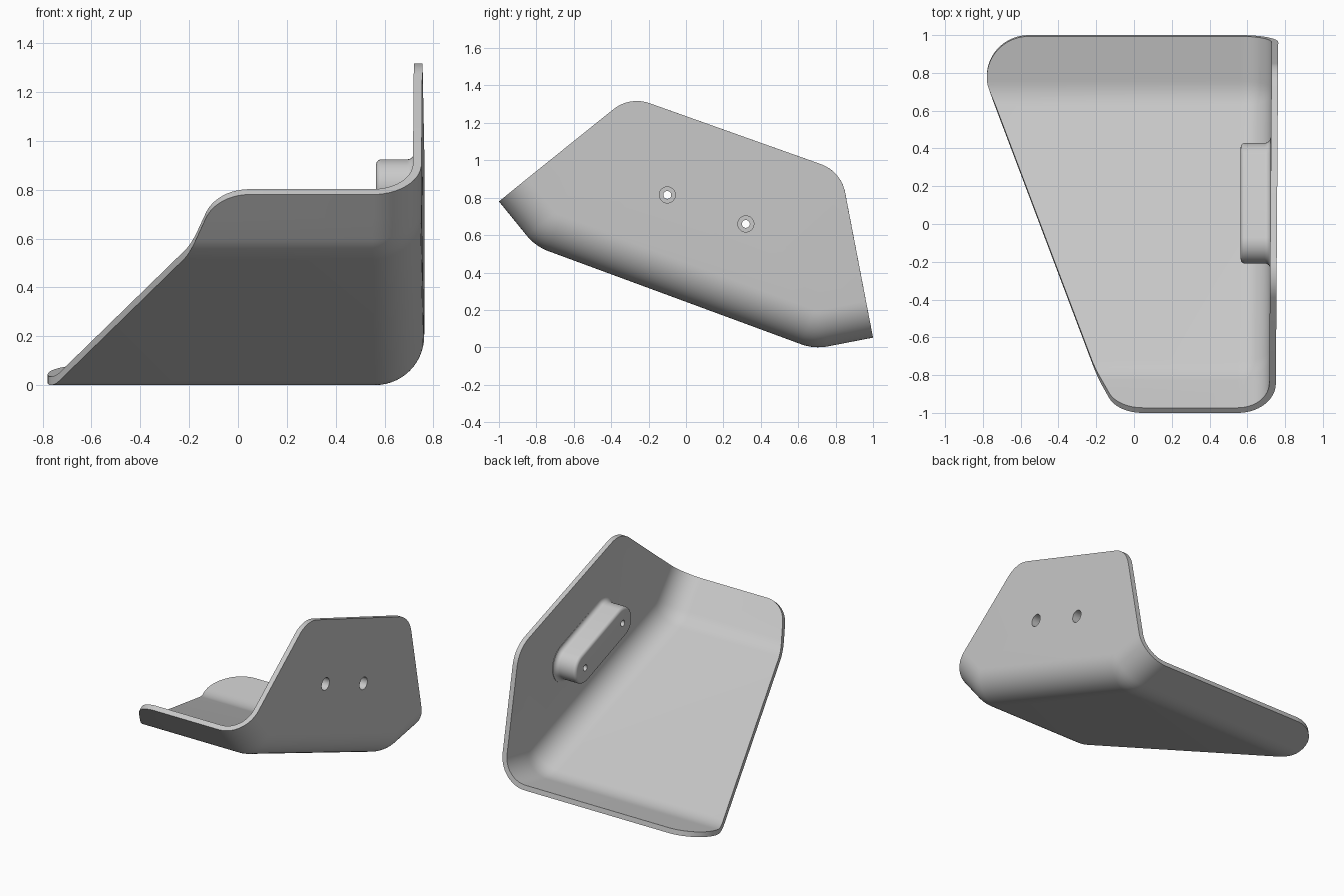
import bpy, bmesh, math
from mathutils import Vector

if "Cube" in bpy.data.objects:
    bpy.data.objects.remove(bpy.data.objects["Cube"], do_unlink=True)

grey = bpy.data.materials.new("satin_grey")
grey.use_nodes = True
grey.diffuse_color = (0.58, 0.58, 0.58, 1)
grey.node_tree.nodes["Principled BSDF"].inputs["Base Color"].default_value = (0.58, 0.58, 0.58, 1)

THICK = 0.035      # sheet thickness
BEND = 0.2         # outer radius of the bend between floor and side wall
WALL_X = 0.757     # outer face of the side wall


def fillet(points, radius, steps):
    """Round every inner corner of an open 2D polyline."""
    pts = [Vector(p) for p in points]
    out = [pts[0]]
    for a, b, c in zip(pts, pts[1:], pts[2:]):
        u, v = (a - b).normalized(), (c - b).normalized()
        half = u.angle(v) / 2
        centre = b + (u + v).normalized() * radius / math.sin(half)
        start = b + u * radius / math.tan(half) - centre
        end = b + v * radius / math.tan(half) - centre
        total = start.angle(end)
        for k in range(steps + 1):
            f = k / steps
            out.append(centre + (start * math.sin((1 - f) * total)
                                 + end * math.sin(f * total)) / math.sin(total))
    return out + [pts[-1]]


def sample(table, t):
    """Interpolate rows of (t, Vector) at t."""
    for (t0, a), (t1, b) in zip(table, table[1:]):
        if t <= t1:
            return a.lerp(b, (t - t0) / max(t1 - t0, 1e-9))
    return table[-1][1]


def finish(bm, name):
    mesh = bpy.data.meshes.new(name)
    bm.to_mesh(mesh)
    bm.free()
    mesh.materials.append(grey)
    obj = bpy.data.objects.new(name, mesh)
    bpy.context.collection.objects.link(obj)
    return obj


def apply_all(obj):
    bpy.ops.object.select_all(action='DESELECT')
    obj.select_set(True)
    bpy.context.view_layer.objects.active = obj
    for m in list(obj.modifiers):
        bpy.ops.object.modifier_apply(modifier=m.name)
    bpy.ops.object.shade_smooth_by_angle(angle=math.radians(35))


# Folded floor profile in (y, z), with distance and heading along it
profile = fillet([(-1, 0.78), (-0.805, 0.54), (0.685, -0.009), (1, 0.052)], 0.27, 8)
headings = [math.atan2((b - a).y, (b - a).x) for a, b in zip(profile, profile[1:])]
rows, dist = [], 0
for k, p in enumerate(profile):
    if k:
        dist += (p - profile[k - 1]).length
    near = headings[max(k - 1, 0):k + 1]
    if k in (1, 9, 10, 18):       # keep flats flat where arcs start and stop
        near = [headings[k - 1 if k in (1, 10) else k]]
    h = sum(near) / len(near)
    rows.append((dist, Vector((p.x, p.y, h))))

# Slanted free edge of the floor in (distance, x), rounded at both ends
front_x, slope = -0.08, 0.361
ends = [(0, 0.5), (0, front_x), (dist, front_x - slope * dist), (dist, 0.5)]
edge = fillet(ends[:3], 0.19, 12)[1:-1][::1] + fillet(ends[1:], 0.22, 18)[1:-1]
edge = [(p.x, Vector((p.y, 0))) for p in edge]

stations = []
for t in sorted([r[0] for r in rows] + [e[0] for e in edge]):
    t = min(max(t, 0), dist)
    if not stations or t - stations[-1] > 2e-4:
        stations.append(t)

# Folded sheet: floor, bend and flat wall, thickened inward
bm = bmesh.new()
grid = []
ARC = 14
for t in stations:
    y, z, h = sample(rows, t)
    ny, nz = -math.sin(h), math.cos(h)
    section = [(sample(edge, t).x, 0)]
    for k in range(ARC + 1):
        a = math.pi / 2 * k / ARC
        section.append((WALL_X - BEND + BEND * math.sin(a), BEND * (1 - math.cos(a))))
    grid.append([bm.verts.new((x, y + ny * o, z + nz * o)) for x, o in section])
for r0, r1 in zip(grid, grid[1:]):
    for i in range(ARC + 1):
        bm.faces.new((r0[i], r1[i], r1[i + 1], r0[i + 1]))
first, last = grid[0][-1].co, grid[-1][-1].co
outline = fillet([(last.y, last.z), (0.829, 0.941), (-0.301, 1.343), (first.y, first.z)], 0.2, 12)
wall_top = [bm.verts.new((WALL_X, p.x, p.y)) for p in outline[1:-1]]
bm.faces.new([r[-1] for r in grid] + wall_top)
for v in bm.verts:                 # the wall toes out slightly to the back
    v.co.x += 0.007 * v.co.y
sheet = finish(bm, "folded_guard_sheet")
solid = sheet.modifiers.new("thickness", 'SOLIDIFY')
solid.thickness = THICK
solid.offset = -1
solid.use_even_offset = True


def slot_stack(name, rings, centre, reach, n=40):
    """Solid along x from slot-shaped rings (x, radius), tilted with the floor."""
    axis = Vector((0.42, -0.155)).normalized()
    side = Vector((-axis.y, axis.x))
    b = bmesh.new()
    loops = []
    for x, r in rings:
        loop = []
        for k in range(n):
            a = (k + 0.5) / n * 2 * math.pi
            p = (Vector(centre) + axis * (math.copysign(reach, math.cos(a)) + r * math.cos(a))
                 + side * r * math.sin(a))
            loop.append(b.verts.new((x, p.x, p.y)))
        loops.append(loop)
    for l0, l1 in zip(loops, loops[1:]):
        for k in range(n):
            b.faces.new((l0[k], l0[(k + 1) % n], l1[(k + 1) % n], l1[k]))
    b.faces.new(loops[0])
    b.faces.new(loops[-1])
    bmesh.ops.recalc_face_normals(b, faces=b.faces)
    return finish(b, name)


# Mounting pad with a rounded rim and a flared foot
R, RIM, FOOT, INNER = 0.109, 0.022, 0.03, WALL_X - THICK
quarter = [math.pi / 2 * k / 6 for k in range(7)]
rings = [(0.565 + RIM * (1 - math.sin(a)), R - RIM * (1 - math.cos(a))) for a in reversed(quarter)]
rings += [(INNER - FOOT * (1 - math.sin(a)), R + FOOT * (1 - math.cos(a))) for a in quarter]
rings.append((INNER + 0.012, R + FOOT))
pad = slot_stack("mounting_pad", rings, (0.11, 0.7375), 0.224)

# Two stepped bolt holes through wall and pad
bore = [(0.5, 0.021), (0.67, 0.021), (0.67, 0.043), (0.85, 0.043)]
cutters = []
for label, centre in (("front", (-0.1, 0.815)), ("back", (0.32, 0.66))):
    cutter = slot_stack(label + "_bolt_hole_cutter", bore, centre, 0, 32)
    cutter.hide_render = True
    cutters.append(cutter)
    for obj in (sheet, pad):
        cut = obj.modifiers.new(label + "_hole", 'BOOLEAN')
        cut.operation = 'DIFFERENCE'
        cut.solver = 'EXACT'
        cut.object = cutter
for obj in (sheet, pad):
    apply_all(obj)
for cutter in cutters:
    bpy.data.objects.remove(cutter, do_unlink=True)
